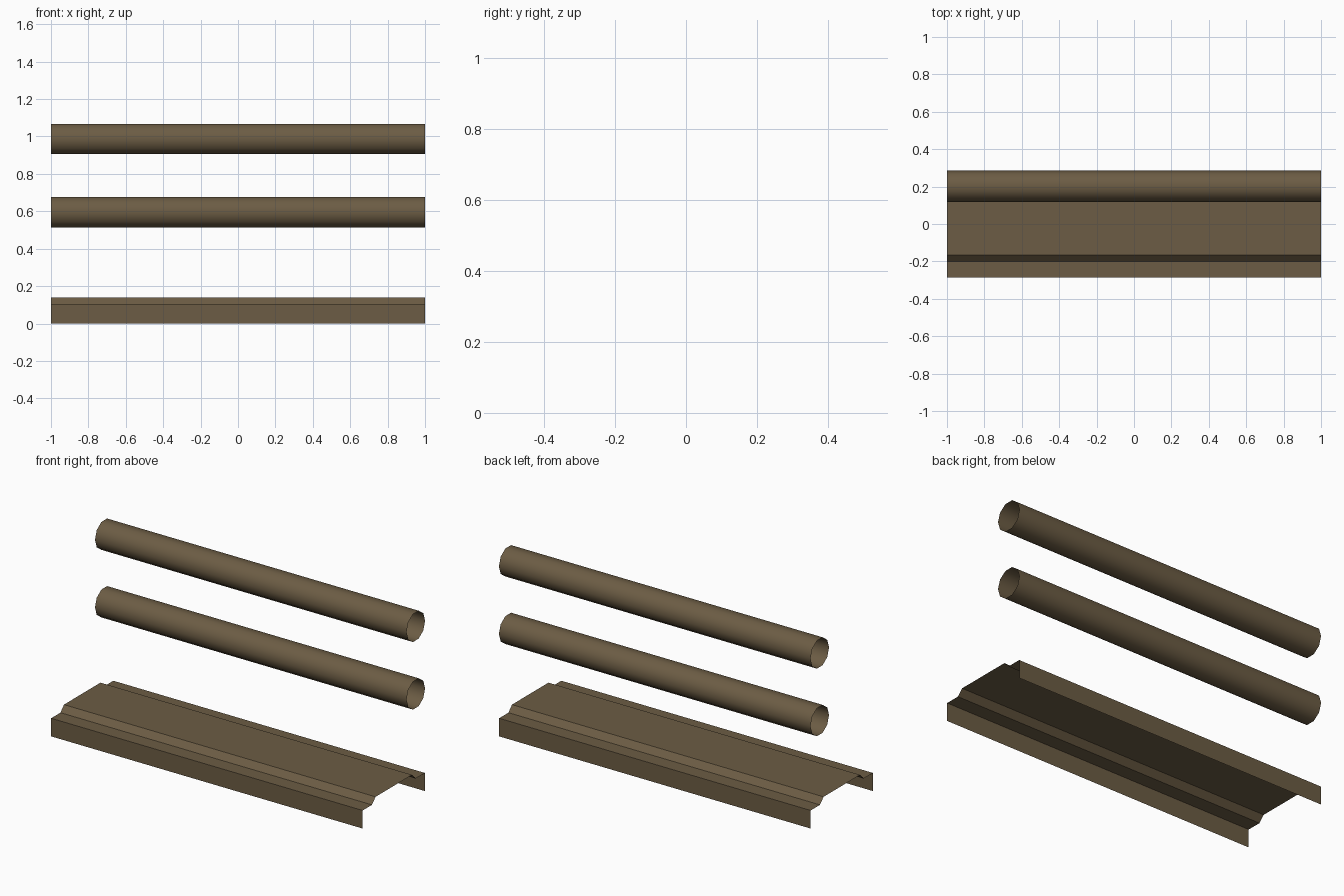
import bpy, math

if "Cube" in bpy.data.objects:
    bpy.data.objects.remove(bpy.data.objects["Cube"])

brown = bpy.data.materials.new("weathered brown")
brown.diffuse_color = (0.15, 0.108, 0.058, 1)
brown.use_nodes = True
brown.node_tree.nodes["Principled BSDF"].inputs["Base Color"].default_value = brown.diffuse_color


def extrude_x(name, profile, closed, smooth):
    """Sweep a (y, z) profile along x from -1 to 1 as an open sheet."""
    n = len(profile)
    verts = [(x, y, z) for x in (-1, 1) for y, z in profile]
    faces = []
    for i in range(n if closed else n - 1):
        j = (i + 1) % n
        faces.append((i, n + i, n + j, j))
    mesh = bpy.data.meshes.new(name)
    mesh.from_pydata(verts, [], faces)
    mesh.materials.append(brown)
    for p in mesh.polygons:
        p.use_smooth = smooth
    mesh.update()
    obj = bpy.data.objects.new(name, mesh)
    bpy.context.collection.objects.link(obj)
    return obj


# Base: folded sheet with a raised middle, mirrored front to back
half = [(-0.285, 0), (-0.285, 0.105), (-0.2, 0.105), (-0.167, 0.139)]
extrude_x("base_kerb", half + [(-y, z) for y, z in reversed(half)], False, False)

# Two open-ended ten-sided rails above the back edge
SIDES, R = 10, 0.085
for name, zc in (("lower_rail", 0.595), ("upper_rail", 0.987)):
    ring = [(0.202 - R * math.cos(math.tau * k / SIDES),
             zc + R * math.sin(math.tau * k / SIDES)) for k in range(SIDES)]
    extrude_x(name, ring, True, True)
